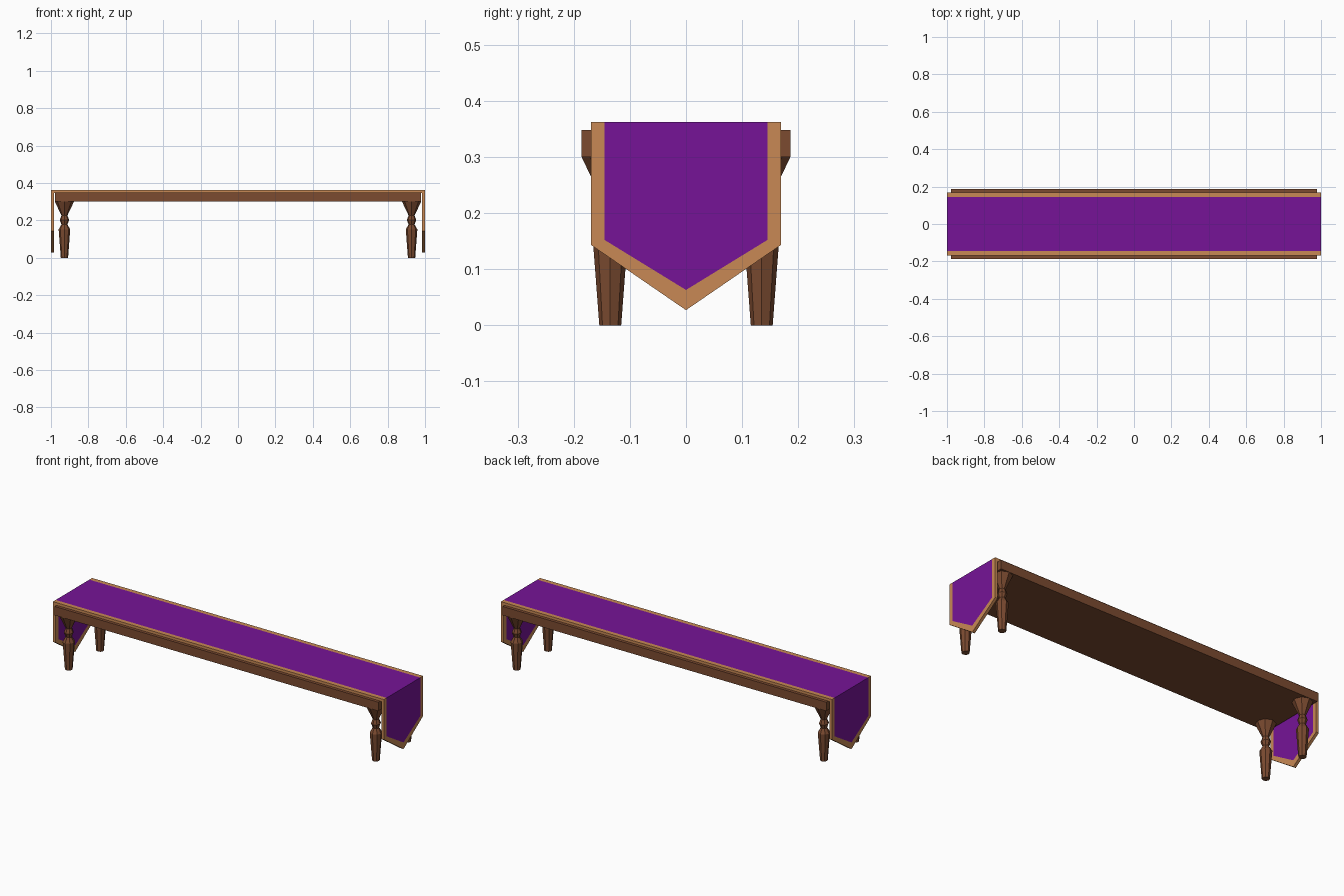
import bpy, bmesh
from math import cos, sin, pi

if "Cube" in bpy.data.objects:
    bpy.data.objects.remove(bpy.data.objects["Cube"])


def material(name, rgb):
    m = bpy.data.materials.new(name)
    m.diffuse_color = (*rgb, 1)
    m.use_nodes = True
    m.node_tree.nodes["Principled BSDF"].inputs["Base Color"].default_value = m.diffuse_color
    return m


wood = material("wood", (0.2, 0.07, 0.03))
purple = material("purple_cloth", (0.18, 0.007, 0.31))
tan = material("tan_trim", (0.58, 0.25, 0.09))


def make_object(name, bm, mats):
    bmesh.ops.recalc_face_normals(bm, faces=bm.faces)
    me = bpy.data.meshes.new(name)
    bm.to_mesh(me)
    bm.free()
    for m in mats:
        me.materials.append(m)
    ob = bpy.data.objects.new(name, me)
    bpy.context.collection.objects.link(ob)
    return ob


# Bench seat plank
bm = bmesh.new()
bmesh.ops.create_cube(bm, size=1)
for v in bm.verts:
    v.co = (v.co.x * 1.956, v.co.y * 0.372, 0.324 + v.co.z * 0.048)
make_object("seat", bm, [wood])

# Turned eight-sided legs: (radius, height) profile
PROFILE = [(0.0195, 0), (0.031, 0.152), (0.016, 0.178),
           (0.025, 0.202), (0.016, 0.226), (0.051, 0.30)]


def make_leg(name, cx, cy):
    bm = bmesh.new()
    rings = [[bm.verts.new((cx + r * cos(i * pi / 4), cy + r * sin(i * pi / 4), z))
              for i in range(8)] for r, z in PROFILE]
    for a, b in zip(rings, rings[1:]):
        for i in range(8):
            j = (i + 1) % 8
            bm.faces.new((a[i], a[j], b[j], b[i]))
    bm.faces.new(rings[0][::-1])
    bm.faces.new(rings[-1])
    make_object(name, bm, [wood])


for sx, side in ((-1, "left"), (1, "right")):
    for sy, end in ((-1, "front"), (1, "back")):
        make_leg(f"{end}_{side}_leg", sx * 0.928, sy * 0.135)

# Cloth runner: draped sheet with pointed ends and trim along every edge
YS = [-0.169, -0.145, 0, 0.145, 0.169]
RIM = [0.143, 0.1265, 0.027, 0.1265, 0.143]
INNER = [0.157, 0.152, 0.063, 0.152, 0.157]
TOP = [0.362] * 5
stations = [(-1, RIM), (-1, INNER), (-1, TOP), (1, TOP), (1, INNER), (1, RIM)]
bm = bmesh.new()
rows = [[bm.verts.new((x, y, z)) for y, z in zip(YS, zs)] for x, zs in stations]
for s in range(5):
    for c in range(4):
        f = bm.faces.new((rows[s][c], rows[s + 1][c], rows[s + 1][c + 1], rows[s][c + 1]))
        f.material_index = 1 if c in (0, 3) or s in (0, 4) else 0
bmesh.ops.recalc_face_normals(bm, faces=bm.faces)
if rows[2][2].link_faces and sum(f.normal.z for f in bm.faces) < 0:
    bmesh.ops.reverse_faces(bm, faces=bm.faces)
me = bpy.data.meshes.new("cloth_runner")
bm.to_mesh(me)
bm.free()
me.materials.append(purple)
me.materials.append(tan)
runner = bpy.data.objects.new("cloth_runner", me)
bpy.context.collection.objects.link(runner)
thick = runner.modifiers.new("thickness", 'SOLIDIFY')
thick.thickness = 0.016
thick.offset = -1
thick.use_even_offset = True
